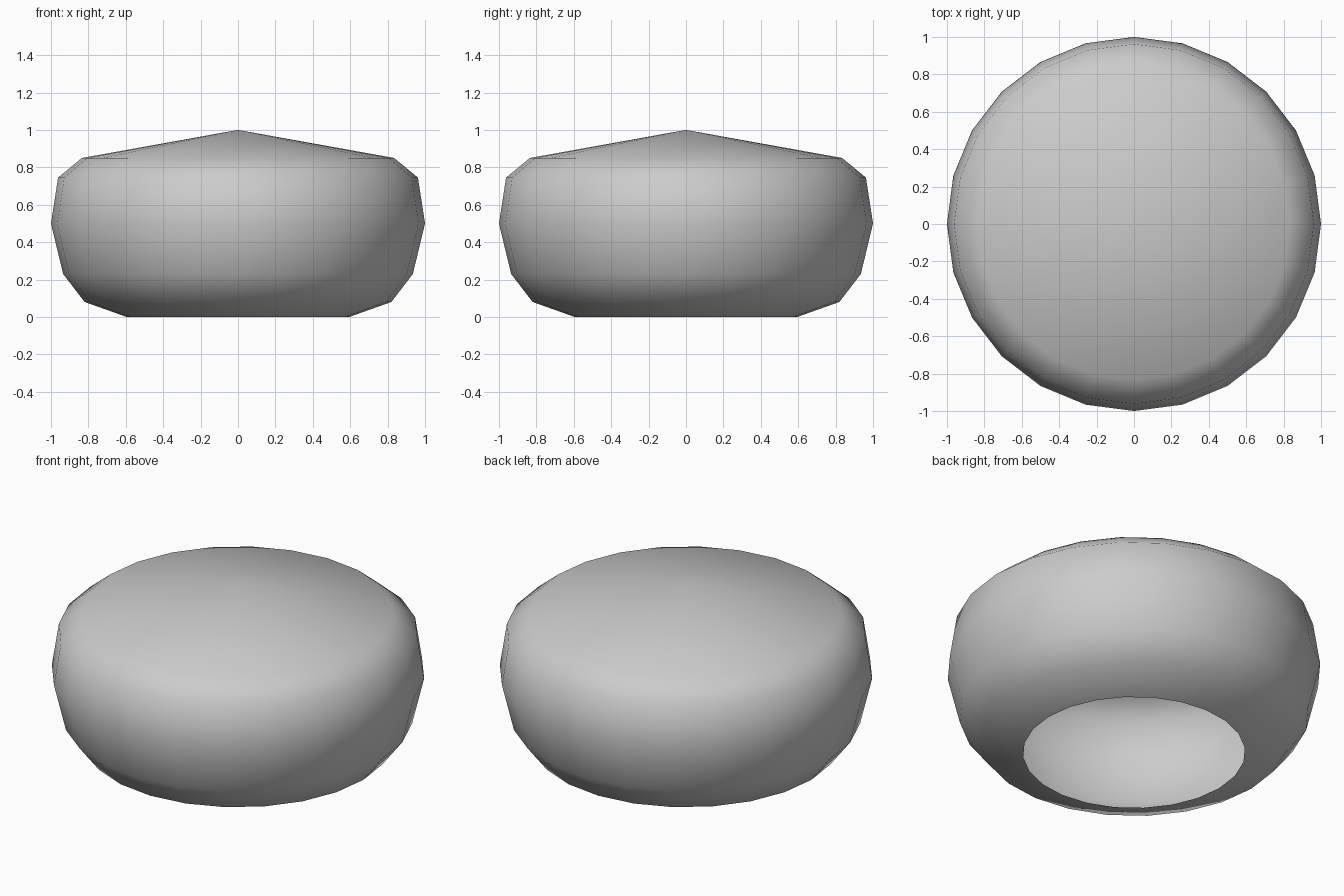
import bpy
import bmesh
import math

cube = bpy.data.objects.get("Cube")
if cube:
    bpy.data.objects.remove(cube, do_unlink=True)

SIDES = 24

# Plain grey finish
grey = bpy.data.materials.new("light_grey")
grey.use_nodes = True
colour = (0.6, 0.6, 0.6, 1.0)
grey.diffuse_color = colour
grey.node_tree.nodes["Principled BSDF"].inputs["Base Color"].default_value = colour

# Half outline (radius, height) from the open bottom rim up to the peak
profile = [(0.595, 0.0), (0.82, 0.08), (0.935, 0.23), (1.0, 0.5),
           (0.962, 0.745), (0.835, 0.85), (0.0, 1.0)]


def lathe(name, outline, material):
    """Turn an outline around the z axis into a smooth open shell."""
    bm = bmesh.new()
    verts = [bm.verts.new((r, 0, z)) for r, z in outline]
    edges = [bm.edges.new(pair) for pair in zip(verts, verts[1:])]
    bmesh.ops.spin(bm, geom=verts + edges, cent=(0, 0, 0), axis=(0, 0, 1),
                   angle=math.tau, steps=SIDES)
    bmesh.ops.remove_doubles(bm, verts=bm.verts, dist=0.0005)
    bmesh.ops.recalc_face_normals(bm, faces=bm.faces)
    # Make sure the shell faces outward
    if sum(f.normal.dot(f.calc_center_median()) * f.calc_area() for f in bm.faces) < 0:
        bmesh.ops.reverse_faces(bm, faces=bm.faces)
    for face in bm.faces:
        face.smooth = True
    mesh = bpy.data.meshes.new(name)
    bm.to_mesh(mesh)
    bm.free()
    mesh.materials.append(material)
    obj = bpy.data.objects.new(name, mesh)
    bpy.context.collection.objects.link(obj)
    return obj


# Rounded hollow cap with an open underside
lathe("rounded_cap_shell", profile, grey)
